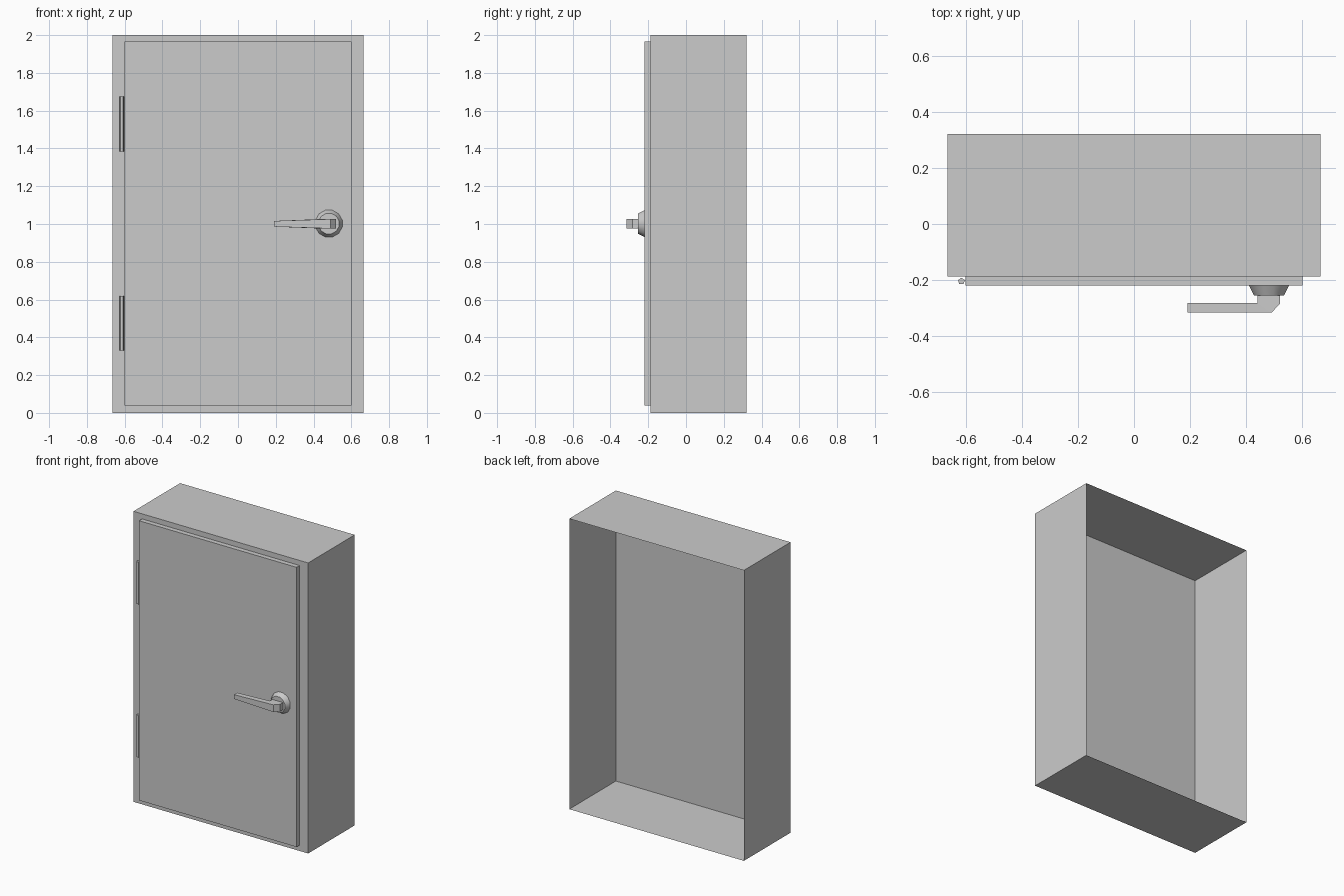
import bpy, bmesh
from math import pi
from mathutils import Matrix, Vector

if "Cube" in bpy.data.objects:
    bpy.data.objects.remove(bpy.data.objects["Cube"])


def finish(name, bm, smooth=False):
    mesh = bpy.data.meshes.new(name)
    bm.to_mesh(mesh)
    bm.free()
    obj = bpy.data.objects.new(name, mesh)
    bpy.context.collection.objects.link(obj)
    if smooth:
        bpy.ops.object.select_all(action='DESELECT')
        obj.select_set(True)
        bpy.context.view_layer.objects.active = obj
        bpy.ops.object.shade_smooth_by_angle(angle=pi / 5)
    return obj


def open_back_box(name, lo, hi):
    """Sheet box whose +y side is left open."""
    lo, hi = Vector(lo), Vector(hi)
    bm = bmesh.new()
    bmesh.ops.create_cube(bm, size=1, matrix=Matrix.Translation((lo + hi) / 2)
                          @ Matrix.Diagonal((*(hi - lo), 1)))
    bm.normal_update()
    back = [f for f in bm.faces if f.normal.y > 0.9]
    bmesh.ops.delete(bm, geom=back, context='FACES_ONLY')
    return finish(name, bm)


# Cabinet shell and raised door
open_back_box("cabinet_shell", (-0.665, -0.187, 0), (0.665, 0.32, 2))
open_back_box("door", (-0.6, -0.22, 0.04), (0.6, -0.187, 1.965))

# Five-sided hinge barrels
for name, z in (("lower_hinge", 0.475), ("upper_hinge", 1.53)):
    bm = bmesh.new()
    bmesh.ops.create_cone(bm, cap_ends=True, segments=5, radius1=0.0127,
                          radius2=0.0127, depth=0.29)
    top = max(bm.verts, key=lambda v: v.co.y).co
    turn = pi / 2 - Vector((1, 0)).angle(top.xy)  # point one corner at the cabinet
    if top.x < 0:
        turn = -abs(turn)
    bmesh.ops.transform(bm, verts=bm.verts, matrix=Matrix.Translation((-0.615, -0.204, z))
                        @ Matrix.Rotation(turn, 4, 'Z'))
    finish(name, bm)

# Tapered round handle base
bm = bmesh.new()
bmesh.ops.create_cone(bm, cap_ends=True, segments=12, radius1=0.0735,
                      radius2=0.056, depth=0.034)
bmesh.ops.transform(bm, verts=bm.verts, matrix=Matrix.Translation((0.481, -0.237, 1.002))
                    @ Matrix.Rotation(pi / 2, 4, 'X') @ Matrix.Rotation(pi / 12, 4, 'Z'))
finish("handle_base", bm, smooth=True)

# Lever: stem, chamfered elbow and tapering arm, lofted as (inner, outer, half height)
stations = [
    ((0.44, -0.254), (0.52, -0.254), 0.025),
    ((0.44, -0.281), (0.52, -0.284), 0.025),
    ((0.44, -0.281), (0.49, -0.316), 0.025),
    ((0.19, -0.281), (0.19, -0.316), 0.015),
]
bm = bmesh.new()
rings = []
for inner, outer, h in stations:
    rings.append([bm.verts.new((x, y, 1.001 + s * h))
                  for (x, y), s in ((inner, -1), (outer, -1), (outer, 1), (inner, 1))])
for a, b in zip(rings, rings[1:]):
    for i in range(4):
        j = (i + 1) % 4
        bm.faces.new((a[i], a[j], b[j], b[i]))
bm.faces.new(rings[0])
bm.faces.new(rings[-1])
bmesh.ops.remove_doubles(bm, verts=bm.verts, dist=0.0005)
bmesh.ops.recalc_face_normals(bm, faces=bm.faces)
finish("handle_lever", bm)
